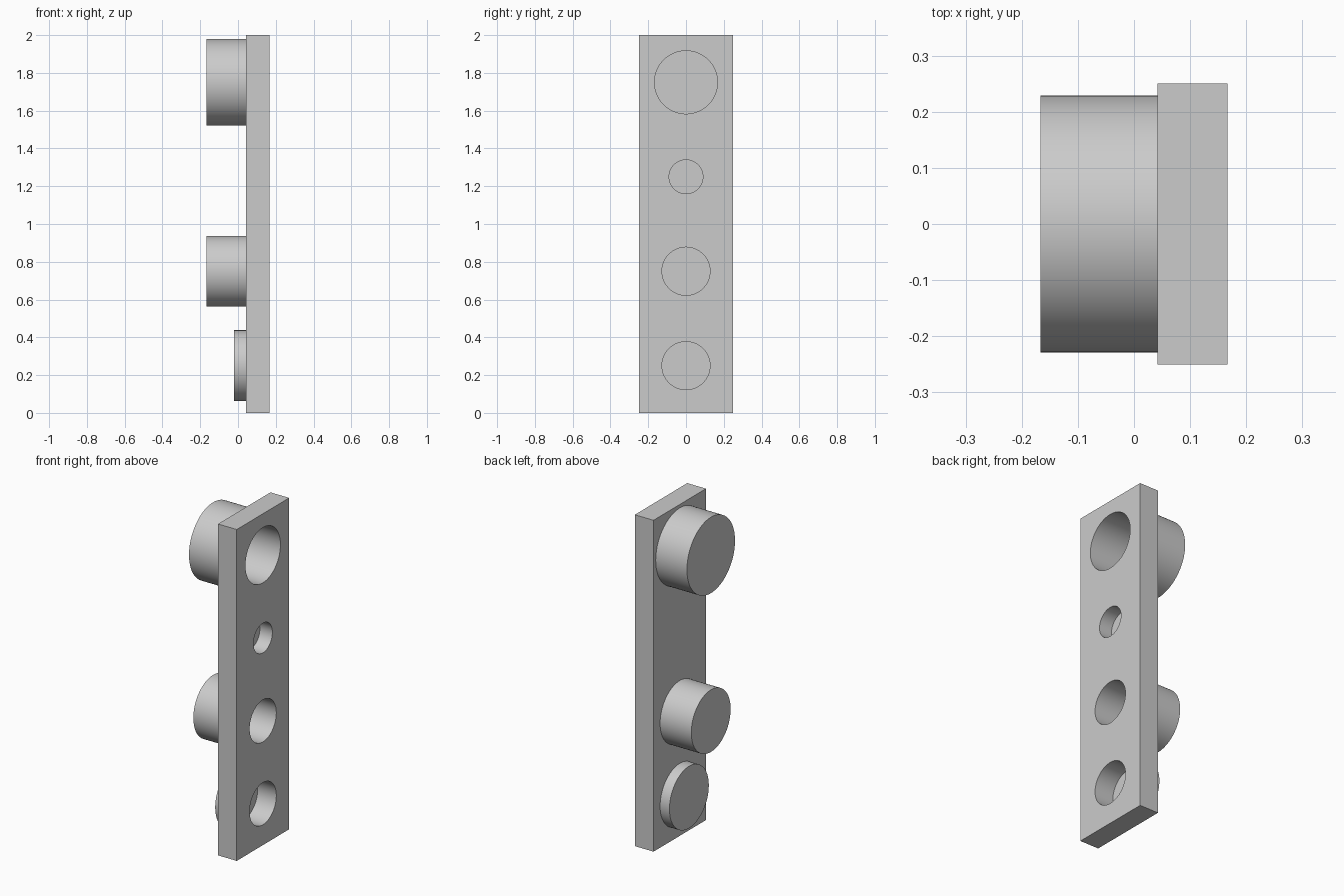
import bpy
import math

if "Cube" in bpy.data.objects:
    bpy.data.objects.remove(bpy.data.objects["Cube"])

U = 1 / 24                      # design unit
BACK, FACE = 1 * U, 4 * U       # x of the plate's rear and open faces

grey = bpy.data.materials.new("light_grey")
grey.diffuse_color = (0.6, 0.6, 0.6, 1)
grey.use_nodes = True
grey.node_tree.nodes["Principled BSDF"].inputs["Base Color"].default_value = grey.diffuse_color


def cylinder(name, radius, x0, x1, z):
    """Cylinder lying along x from x0 to x1."""
    bpy.ops.mesh.primitive_cylinder_add(
        vertices=128, radius=radius, depth=x1 - x0,
        location=((x0 + x1) / 2, 0, z), rotation=(0, math.pi / 2, 0))
    obj = bpy.context.object
    obj.name = name
    return obj


def boolean(target, tool, operation):
    mod = target.modifiers.new(operation.lower(), 'BOOLEAN')
    mod.operation = operation
    mod.solver = 'EXACT'
    mod.object = tool
    bpy.context.view_layer.objects.active = target
    bpy.ops.object.modifier_apply(modifier=mod.name)
    bpy.data.objects.remove(tool, do_unlink=True)


# Flat plate
bpy.ops.mesh.primitive_cube_add(size=1, location=((BACK + FACE) / 2, 0, 1))
plate = bpy.context.object
plate.name = "socket_plate"
plate.scale = (FACE - BACK, 0.5, 2)
bpy.ops.object.transform_apply(location=True, rotation=True, scale=True)

# Sockets: height, hole radius, hole depth, boss radius, boss length
sockets = [
    (1.75, 4.00 * U, 7 * U, 5.5 * U, 5 * U),
    (1.25, 2.15 * U, 2 * U, 0, 0),
    (0.75, 3.05 * U, 7 * U, 4.5 * U, 5 * U),
    (0.25, 3.05 * U, 3 * U, 4.5 * U, 1.5 * U),
]

# Bosses on the rear, then blind holes from the open face
for z, _, _, boss_r, boss_len in sockets:
    if boss_r:
        boolean(plate, cylinder("boss", boss_r, BACK - boss_len, BACK + 0.5 * U, z), 'UNION')
for z, hole_r, depth, _, _ in sockets:
    boolean(plate, cylinder("hole_cutter", hole_r, FACE - depth, FACE + U, z), 'DIFFERENCE')

plate.data.materials.clear()
plate.data.materials.append(grey)
for poly in plate.data.polygons:
    poly.material_index = 0

# Smooth round walls, sharp rims
bpy.ops.object.select_all(action='DESELECT')
plate.select_set(True)
bpy.context.view_layer.objects.active = plate
bpy.ops.object.shade_smooth_by_angle(angle=math.radians(30))
